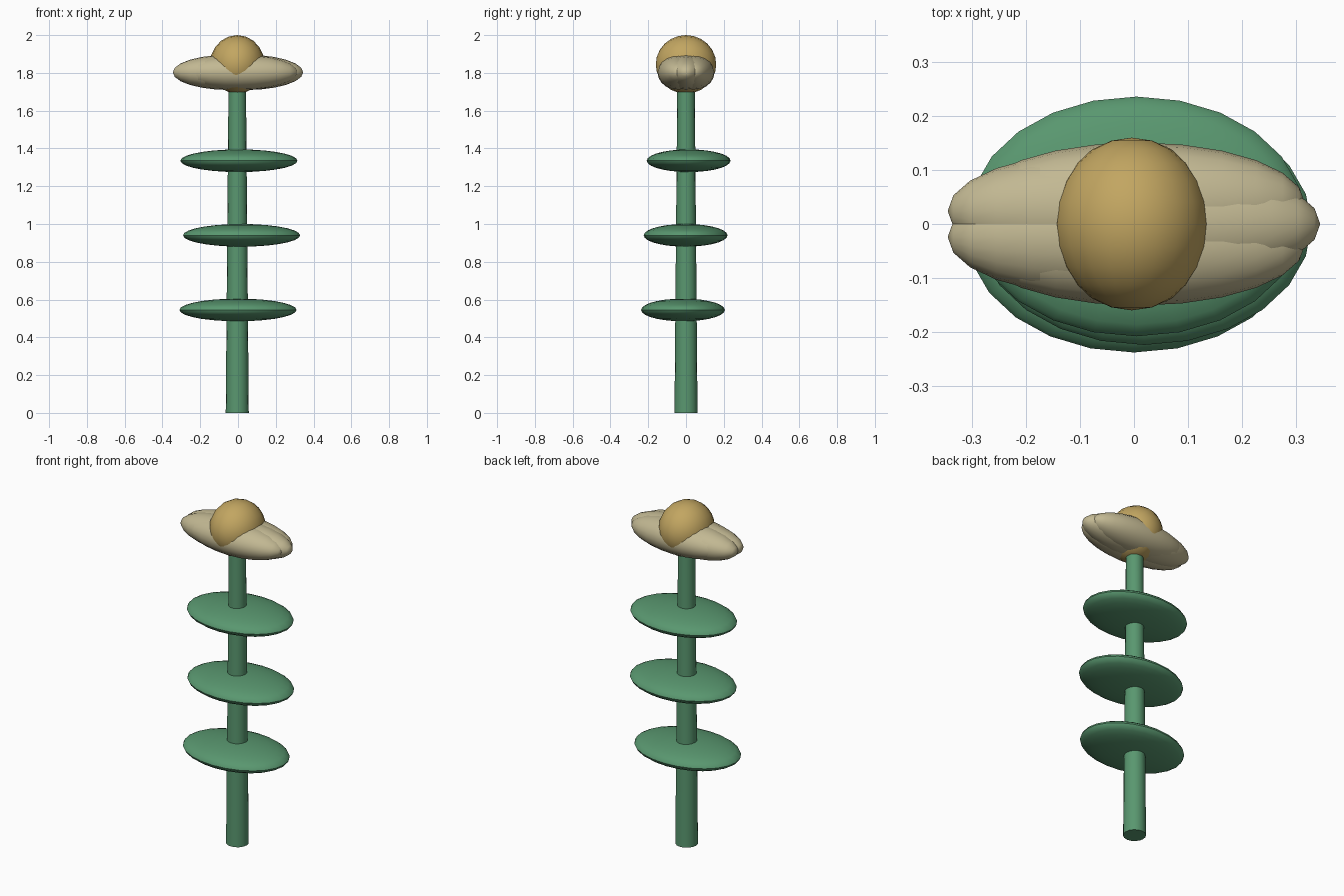
import bpy, math
from math import radians, cos, sin
from mathutils import Matrix, Vector

if "Cube" in bpy.data.objects:
    bpy.data.objects.remove(bpy.data.objects["Cube"])


def material(name, rgb):
    m = bpy.data.materials.new(name)
    m.diffuse_color = (*rgb, 1)
    m.use_nodes = True
    m.node_tree.nodes["Principled BSDF"].inputs["Base Color"].default_value = m.diffuse_color
    return m


GREEN = material("leaf_green", (0.10, 0.31, 0.16))
CREAM = material("petal_cream", (0.54, 0.48, 0.29))
GOLD = material("centre_gold", (0.54, 0.38, 0.12))
AXIS_X = -0.004  # the stem line sits slightly left of centre


def finish(ob, name, mat):
    ob.name = name
    ob.data.materials.append(mat)
    bpy.ops.object.shade_smooth_by_angle(angle=radians(40))


def ellipsoid(name, centre, radii, mat, segs, rings, pole="Z"):
    bpy.ops.mesh.primitive_uv_sphere_add(segments=segs, ring_count=rings, radius=1)
    ob = bpy.context.object
    turn = {"X": Matrix.Rotation(radians(90), 4, "Y"),
            "Y": Matrix.Rotation(radians(90), 4, "X"),
            "Z": Matrix.Identity(4)}[pole]
    ob.data.transform(Matrix.Diagonal((*radii, 1)) @ turn)
    ob.location = Vector(centre)
    finish(ob, name, mat)


# tapered stem
bpy.ops.mesh.primitive_cone_add(vertices=16, radius1=0.061, radius2=0.046,
                                depth=1.76, location=(AXIS_X, 0, 0.88))
finish(bpy.context.object, "stem", GREEN)

# three flat leaves threaded on the stem
for i, (x, y) in enumerate([(0.0, -0.016), (0.019, -0.002), (0.005, 0.014)]):
    ellipsoid(f"leaf_{i + 1}", (x, y, 0.545 + 0.395 * i),
              (0.31, 0.222, 0.06), GREEN, 24, 14)

# five overlapping petals shifted around the flower centre
for i in range(5):
    a = 2 * math.pi * i / 5
    ellipsoid(f"petal_{i + 1}", (AXIS_X + 0.041 * cos(a), 0.041 * sin(a), 1.803),
              (0.308, 0.112, 0.094), CREAM, 20, 12, "X")

# round flower centre
ellipsoid("flower_centre", (AXIS_X, 0, 1.845), (0.145, 0.16, 0.155), GOLD, 20, 12, "Y")
